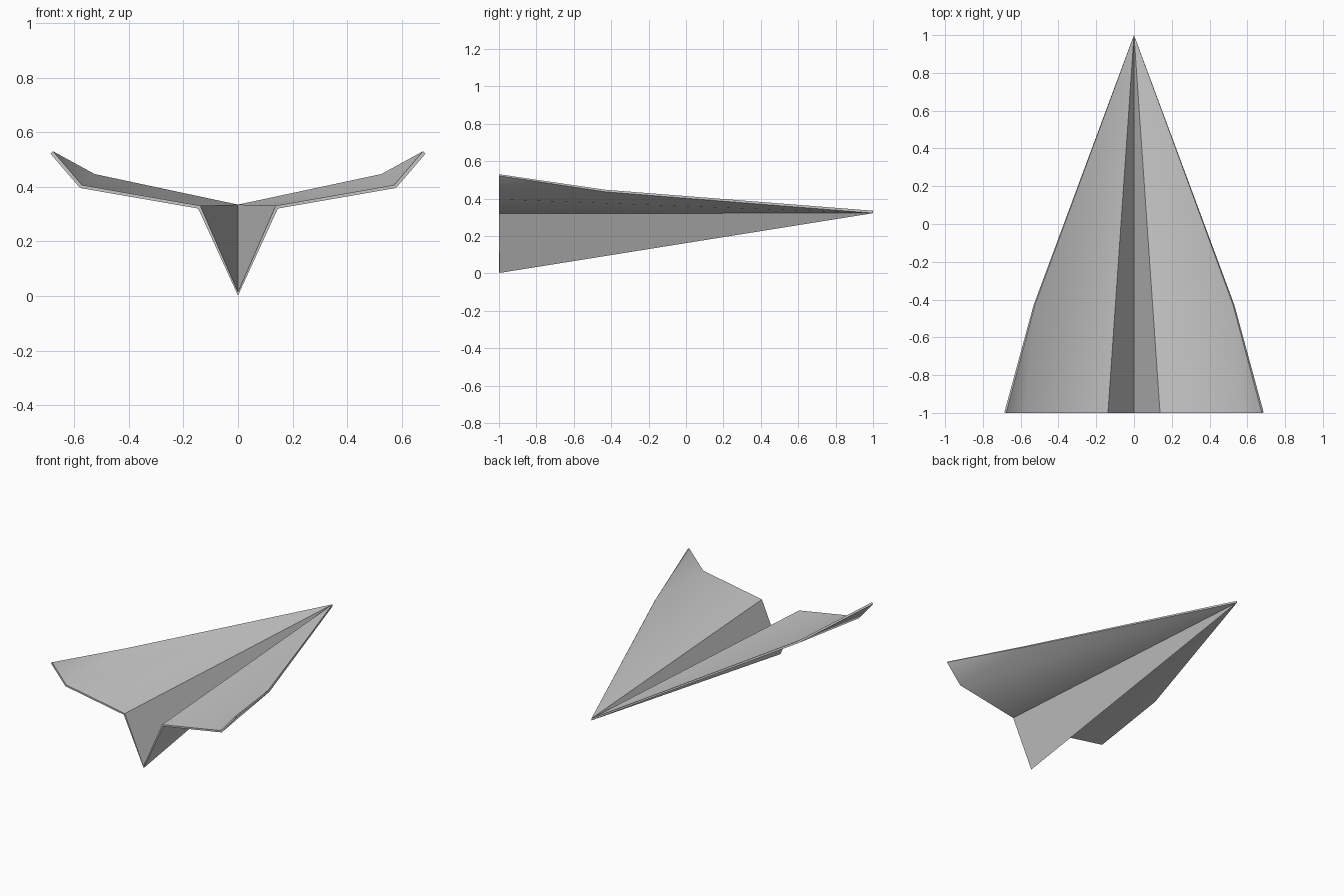
import bpy
import bmesh
from math import radians

default = bpy.data.objects.get("Cube")
if default:
    bpy.data.objects.remove(default)

# Paper colour
paper = bpy.data.materials.new("grey_paper")
paper.use_nodes = True
colour = (0.6, 0.6, 0.6, 1)
paper.diffuse_color = colour
paper.node_tree.nodes["Principled BSDF"].inputs["Base Color"].default_value = colour

# Fold points of the upper paper surface, left half
points = {
    "nose": (0, 1, 0.335),
    "keel": (0, -1, 0.015),
    "hinge": (0.138, -1, 0.331),
    "fold": (0.572, -1, 0.407),
    "edge": (0.525, -0.43, 0.447),
    "tip": (0.677, -1, 0.53),
}
panels = [
    ("nose", "keel", "hinge"),   # keel side
    ("nose", "hinge", "fold"),   # wing
    ("nose", "fold", "edge"),    # outer wing
    ("edge", "fold", "tip"),     # upturned wing tip
]

# Both halves share the centre fold
bm = bmesh.new()
for side in (1, -1):
    verts = {name: bm.verts.new((side * x, y, z)) for name, (x, y, z) in points.items()}
    for panel in panels:
        bm.faces.new([verts[name] for name in panel[::side]])
bmesh.ops.remove_doubles(bm, verts=bm.verts, dist=0.0001)
bm.normal_update()
for face in bm.faces:
    if face.normal.z < 0:
        face.normal_flip()
mesh = bpy.data.meshes.new("paper_plane")
bm.to_mesh(mesh)
bm.free()
mesh.materials.append(paper)

plane = bpy.data.objects.new("folded_paper_plane", mesh)
bpy.context.collection.objects.link(plane)
bpy.context.view_layer.objects.active = plane
plane.select_set(True)

# Thin sheet below the upper surface
sheet = plane.modifiers.new("sheet", "SOLIDIFY")
sheet.thickness = 0.013
sheet.offset = -1
bpy.ops.object.modifier_apply(modifier=sheet.name)

# Soft wing-tip bend, sharp folds elsewhere
bpy.ops.object.shade_smooth_by_angle(angle=radians(30))
